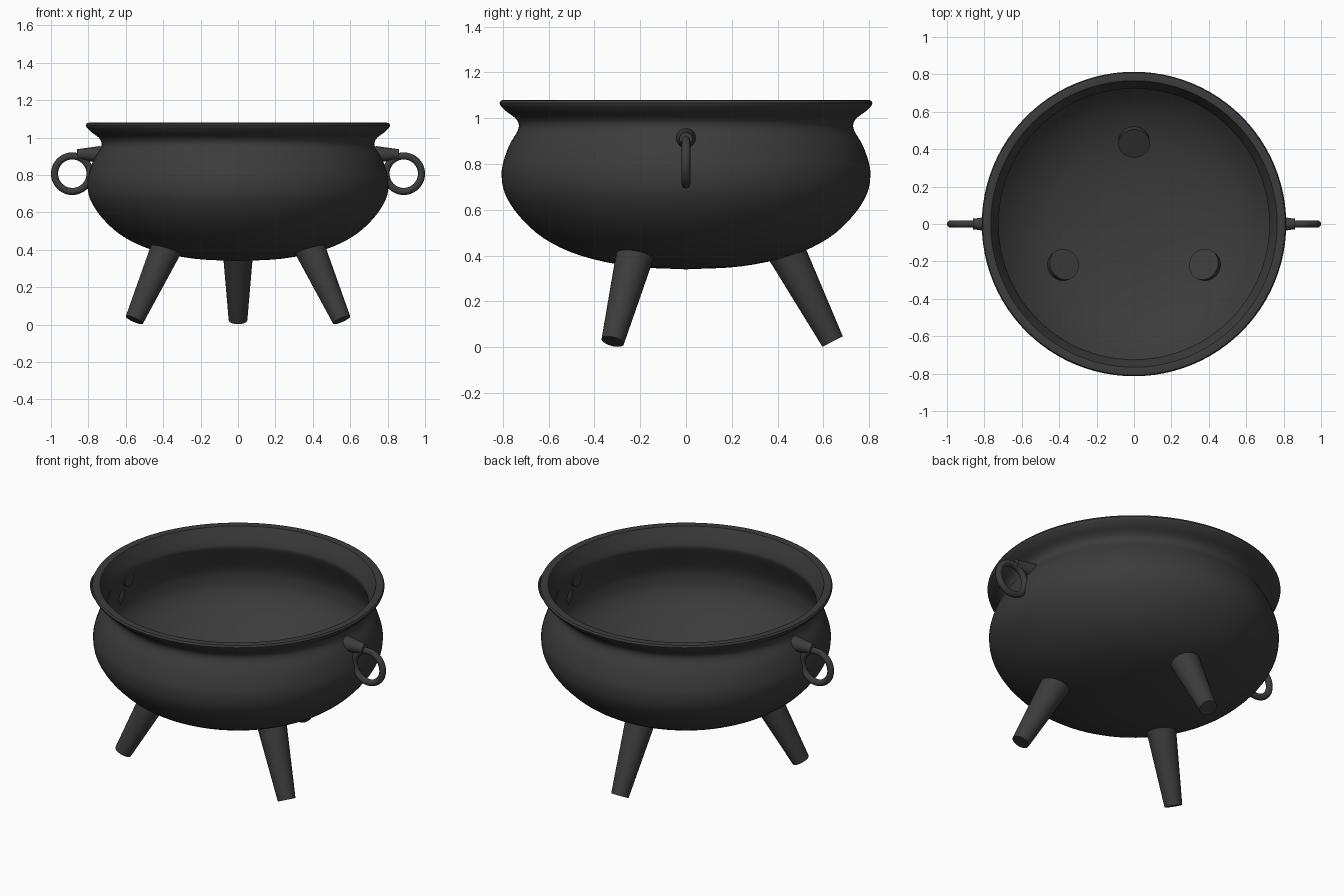
import bpy
import bmesh
from math import cos, sin, pi, radians
from mathutils import Vector, Matrix

cube = bpy.data.objects.get("Cube")
if cube:
    bpy.data.objects.remove(cube, do_unlink=True)

# Cast iron material
iron = bpy.data.materials.new("dark iron")
iron.use_nodes = True
colour = (0.045, 0.045, 0.045, 1)
iron.diffuse_color = colour
bsdf = iron.node_tree.nodes["Principled BSDF"]
bsdf.inputs["Base Color"].default_value = colour
bsdf.inputs["Roughness"].default_value = 0.7


def finish(obj, name, angle=35):
    obj.name = name
    obj.data.materials.clear()
    obj.data.materials.append(iron)
    bpy.ops.object.select_all(action='DESELECT')
    obj.select_set(True)
    bpy.context.view_layer.objects.active = obj
    bpy.ops.object.shade_smooth_by_angle(angle=radians(angle))


def smooth_path(points, steps=4):
    """Catmull-Rom curve through the points."""
    p = [Vector(q) for q in points]
    p = [2 * p[0] - p[1]] + p + [2 * p[-1] - p[-2]]
    path = []
    for a, b, c, d in zip(p, p[1:], p[2:], p[3:]):
        for i in range(steps):
            t = i / steps
            path.append(0.5 * (2 * b + (c - a) * t + (2 * a - 5 * b + 4 * c - d) * t**2
                               + (3 * b - a - 3 * c + d) * t**3))
    return path + [p[-2]]


def lathe(name, path, segments=96):
    bm = bmesh.new()
    verts = [bm.verts.new((r, 0, z)) for r, z in path]
    edges = [bm.edges.new(pair) for pair in zip(verts, verts[1:])]
    bmesh.ops.spin(bm, geom=verts + edges, cent=(0, 0, 0), axis=(0, 0, 1),
                   angle=2 * pi, steps=segments, use_duplicate=False)
    bmesh.ops.remove_doubles(bm, verts=bm.verts, dist=0.0005)
    bmesh.ops.recalc_face_normals(bm, faces=bm.faces)
    mesh = bpy.data.meshes.new(name)
    bm.to_mesh(mesh)
    bm.free()
    obj = bpy.data.objects.new(name, mesh)
    bpy.context.collection.objects.link(obj)
    finish(obj, name)


def tapered_rod(name, start, end, r1, r2):
    start, end = Vector(start), Vector(end)
    axis = end - start
    bpy.ops.mesh.primitive_cone_add(vertices=32, radius1=r1, radius2=r2, depth=axis.length)
    obj = bpy.context.object
    turn = axis.to_track_quat('Z', 'Y').to_matrix().to_4x4()
    obj.matrix_world = Matrix.Translation((start + end) / 2) @ turn
    finish(obj, name)


# Pot body: outer bowl, flared lip, then the thin inner wall
outer = smooth_path([(0, 0.34), (0.24, 0.353), (0.46, 0.40), (0.62, 0.475), (0.73, 0.575),
                     (0.79, 0.67), (0.805, 0.75), (0.797, 0.81), (0.77, 0.885), (0.737, 0.94),
                     (0.73, 0.972), (0.745, 1.0), (0.785, 1.03), (0.81, 1.055)])
lip = [Vector(q) for q in ((0.814, 1.066), (0.808, 1.077), (0.795, 1.08), (0.766, 1.076))]
inner = smooth_path([(0.766, 1.076), (0.745, 1.03), (0.727, 0.985), (0.727, 0.955),
                     (0.757, 0.885), (0.787, 0.81), (0.795, 0.75), (0.78, 0.67), (0.72, 0.583),
                     (0.61, 0.485), (0.455, 0.41), (0.24, 0.363), (0, 0.35)])
lathe("pot_body", outer + lip + inner[1:])

# Three splayed legs, their tops showing inside the bowl
for label, degrees in (("back", 90), ("front_right", 210), ("front_left", 330)):
    c, s = cos(radians(degrees)), sin(radians(degrees))
    tapered_rod(label + "_leg", (0.64 * c, 0.64 * s, 0.025),
                (0.43 * c, 0.43 * s, 0.433), 0.05, 0.085)

# Side lugs with hanging rings
for label, side in (("left", 1), ("right", -1)):
    tapered_rod(label + "_lug", (side * 0.735, 0, 0.91), (side * 0.86, 0, 0.91), 0.045, 0.028)
    bpy.ops.mesh.primitive_torus_add(location=(side * 0.886, 0, 0.807), rotation=(pi / 2, 0, 0),
                                     major_radius=0.095, minor_radius=0.019,
                                     major_segments=48, minor_segments=16)
    finish(bpy.context.object, label + "_ring", 60)
